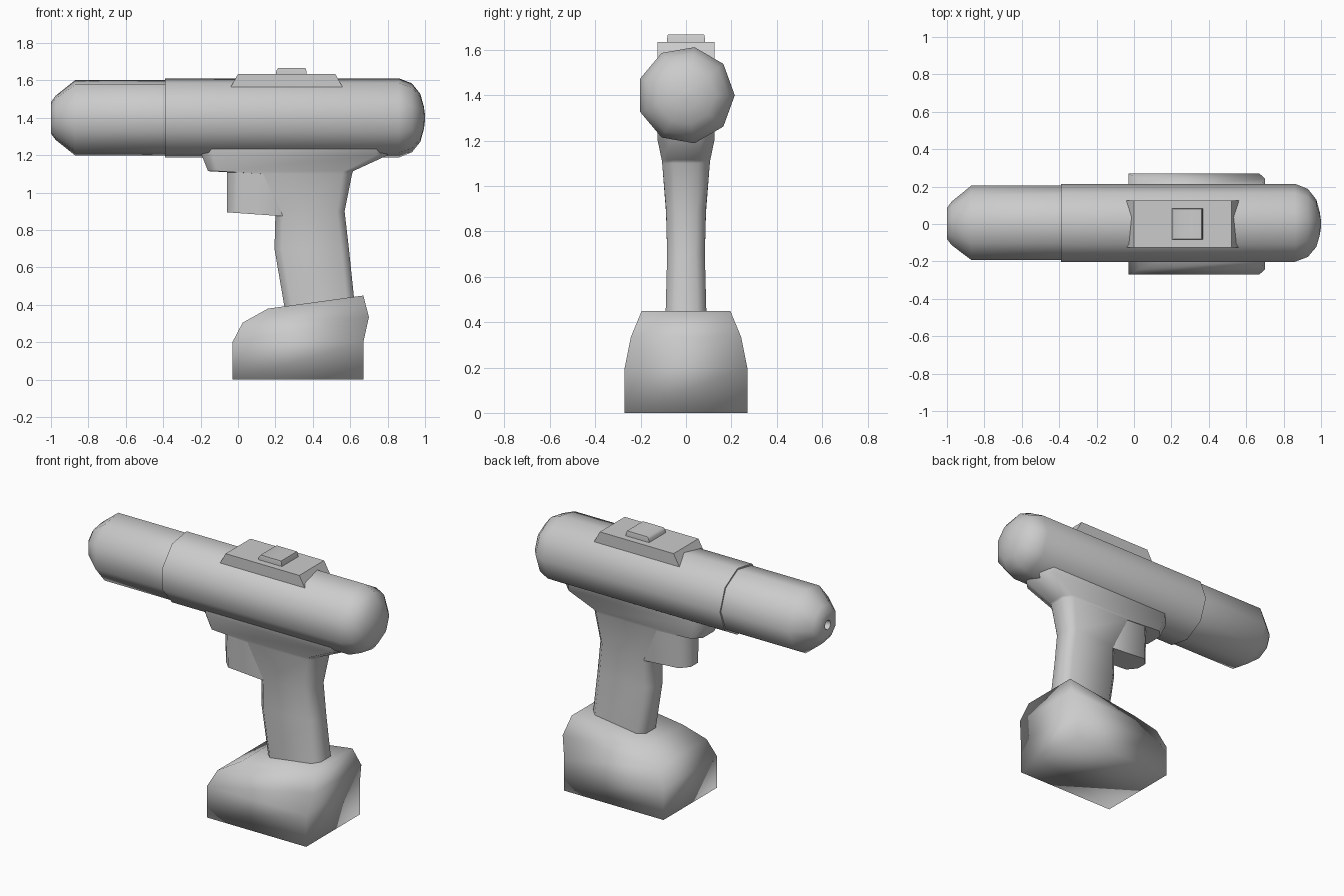
import bpy, bmesh
from math import cos, sin, radians, tau

if "Cube" in bpy.data.objects:
    bpy.data.objects.remove(bpy.data.objects["Cube"])


def finish(name, bm, angle=None):
    bmesh.ops.remove_doubles(bm, verts=bm.verts, dist=1e-5)
    bmesh.ops.recalc_face_normals(bm, faces=bm.faces)
    mesh = bpy.data.meshes.new(name)
    bm.to_mesh(mesh)
    bm.free()
    ob = bpy.data.objects.new(name, mesh)
    bpy.context.collection.objects.link(ob)
    bpy.ops.object.select_all(action='DESELECT')
    ob.select_set(True)
    bpy.context.view_layer.objects.active = ob
    if angle is None:
        bpy.ops.object.shade_smooth()
    else:
        bpy.ops.object.shade_smooth_by_angle(angle=radians(angle))
    return ob


def skin(name, rings, angle=None):
    """Join matching rings of points into a capped solid."""
    bm = bmesh.new()
    vs = [[bm.verts.new(p) for p in ring] for ring in rings]
    n = len(vs[0])
    for a, b in zip(vs, vs[1:]):
        for i in range(n):
            j = (i + 1) % n
            bm.faces.new((a[i], a[j], b[j], b[i]))
    bm.faces.new(vs[0])
    bm.faces.new(vs[-1])
    return finish(name, bm, angle)


def lathe(name, profile, angle, sides=9, zc=1.4):
    """Turned shape along x from (x, radius) pairs."""
    return skin(name, [[(x, r * cos(tau * i / sides), zc + r * sin(tau * i / sides))
                        for i in range(sides)] for x, r in profile], angle)


def section(x0, z0, x1, z1, hy, cf=0.0, cb=0.0):
    """Rectangular section, tilted in z, with front and back corner chamfers."""
    def z(x):
        return z0 + (z1 - z0) * (x - x0) / (x1 - x0)
    if cf == 0 and cb == 0:
        pts = [(x0, -hy), (x1, -hy), (x1, hy), (x0, hy)]
    else:
        pts = [(x0 + cf, -hy), (x1 - cb, -hy), (x1, -hy + cb), (x1, hy - cb),
               (x1 - cb, hy), (x0 + cf, hy), (x0, hy - cf), (x0, -hy + cf)]
    return [(x, y, z(x)) for x, y in pts]


# motor housing with rounded rear
lathe("motor_housing", [(-0.39, 0.215), (0.86, 0.215), (0.93, 0.187),
                        (0.975, 0.13), (0.994, 0.06), (1.0, 0.015)], 50)

# nose barrel with a small bit socket
lathe("chuck", [(-0.93, 0.025), (-1.0, 0.03), (-1.0, 0.085), (-0.975, 0.12),
                (-0.87, 0.205), (-0.36, 0.205)], 55)

# grip, flaring out into the housing
skin("handle", [section(*s) for s in (
    (0.26, 0.30, 0.64, 0.34, 0.09, 0.04, 0.04),
    (0.25, 0.38, 0.62, 0.44, 0.09, 0.04, 0.04),
    (0.195, 0.70, 0.593, 0.70, 0.083, 0.04, 0.04),
    (0.20, 0.88, 0.57, 0.90, 0.088, 0.04, 0.04),
    (0.10, 1.10, 0.61, 1.10, 0.105, 0.04, 0.05),
    (-0.16, 1.115, 0.615, 1.115, 0.107, 0.05, 0.05),
    (-0.20, 1.215, 0.80, 1.20, 0.125, 0.06, 0.06),
    (-0.20, 1.30, 0.80, 1.30, 0.125, 0.06, 0.06))], 60)

# trigger
skin("trigger", [section(-0.06, 0.895, 0.30, 0.87, 0.085, 0.05, 0.01),
                 section(-0.06, 1.15, 0.30, 1.15, 0.105, 0.06, 0.01)], 60)

# battery foot
skin("battery", [section(*s) for s in (
    (-0.03, 0.0, 0.67, 0.0, 0.27),
    (-0.03, 0.2, 0.67, 0.2, 0.27),
    (0.025, 0.305, 0.70, 0.335, 0.243),
    (0.16, 0.38, 0.67, 0.45, 0.195))])

# top plate and speed switch
skin("top_plate", [section(-0.05, 1.545, 0.57, 1.545, 0.125),
                   section(0.0, 1.635, 0.52, 1.635, 0.125)], 30)
skin("speed_switch", [section(0.2, 1.62, 0.37, 1.62, 0.083),
                      section(0.205, 1.652, 0.365, 1.652, 0.083),
                      section(0.215, 1.667, 0.36, 1.667, 0.08)], 60)
